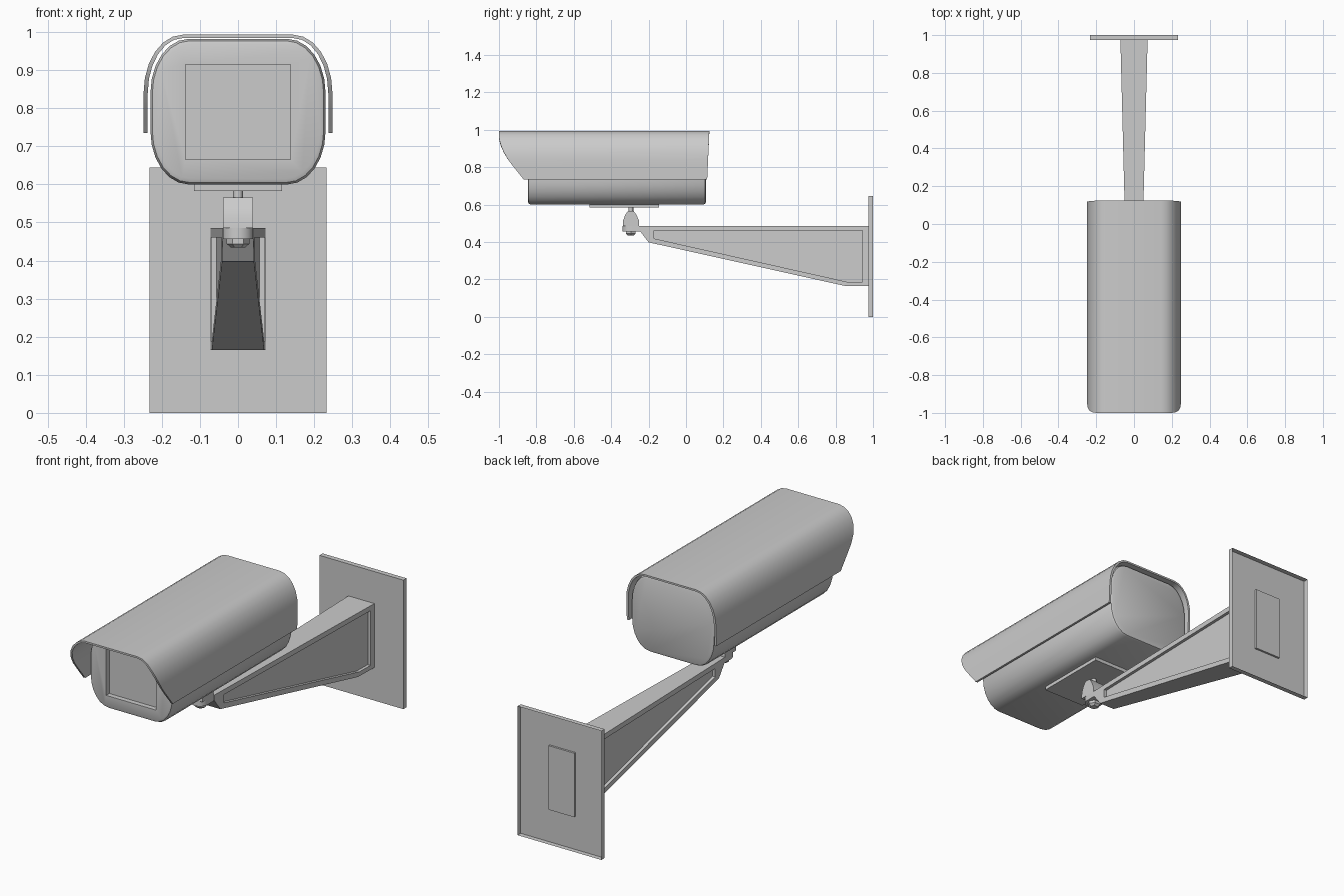
import bpy, bmesh, math

if "Cube" in bpy.data.objects:
    bpy.data.objects.remove(bpy.data.objects["Cube"])


def finish(name, bm, smooth=None):
    bmesh.ops.recalc_face_normals(bm, faces=bm.faces[:])
    me = bpy.data.meshes.new(name)
    bm.to_mesh(me)
    bm.free()
    ob = bpy.data.objects.new(name, me)
    bpy.context.collection.objects.link(ob)
    if smooth:
        shade(ob, smooth)
    return ob


def activate(ob):
    bpy.ops.object.select_all(action='DESELECT')
    ob.select_set(True)
    bpy.context.view_layer.objects.active = ob


def shade(ob, angle):
    activate(ob)
    bpy.ops.object.shade_smooth_by_angle(angle=math.radians(angle))


def loft(name, rings, closed=False, smooth=None):
    """Skin equal-length closed rings; cap the ends or join last to first."""
    bm = bmesh.new()
    vs = [[bm.verts.new(p) for p in r] for r in rings]
    n = len(vs[0])
    pairs = list(zip(vs, vs[1:]))
    if closed:
        pairs.append((vs[-1], vs[0]))
    else:
        bm.faces.new(vs[0])
        bm.faces.new(vs[-1])
    for a, b in pairs:
        for i in range(n):
            j = (i + 1) % n
            bm.faces.new((a[i], a[j], b[j], b[i]))
    return finish(name, bm, smooth)


def box(name, x0, x1, y0, y1, z0, z1):
    return loft(name, [[(x0, y0, z), (x1, y0, z), (x1, y1, z), (x0, y1, z)] for z in (z0, z1)])


def prism(name, profile, xa, xb, smooth=None):
    """Extrude a (y, z) profile across x; xa and xb give x as a function of y."""
    return loft(name, [[(f(y), y, z) for y, z in profile] for f in (xa, xb)], smooth=smooth)


def cut(ob, cutter):
    m = ob.modifiers.new("cut", 'BOOLEAN')
    m.operation, m.object, m.solver = 'DIFFERENCE', cutter, 'EXACT'
    activate(ob)
    bpy.ops.object.modifier_apply(modifier=m.name)
    bpy.data.objects.remove(cutter)


def corner(cx, cz, a, b, t0, t1, n=6):
    return [(cx + a * math.cos(math.radians(t0 + (t1 - t0) * i / n)),
             cz + b * math.sin(math.radians(t0 + (t1 - t0) * i / n))) for i in range(n + 1)]


def interp(table, z):
    for (z0, y0), (z1, y1) in zip(table, table[1:]):
        if z <= z1:
            return y0 + (y1 - y0) * (z - z0) / (z1 - z0)
    return table[-1][1]


# camera housing with rounded section and softened ends
half = corner(0.13, 0.74, 0.10, 0.14, -90, 0) + corner(0.13, 0.84, 0.10, 0.142, 0, 90)
section = half + [(-x, z) for x, z in reversed(half)]


def body_ring(y, d):
    return [(x * (1 - d / 0.23), y, 0.791 + (z - 0.791) * (1 - d / 0.19)) for x, z in section]


housing = loft("camera_housing", [body_ring(-0.845, 0.014), body_ring(-0.841, 0.005),
                                  body_ring(-0.83, 0), body_ring(0.093, 0),
                                  body_ring(0.102, 0.004), body_ring(0.106, 0.012)])
cut(housing, box("window_cutter", -0.138, 0.138, -0.9, -0.82, 0.665, 0.915))
shade(housing, 35)

# sun hood: thin arched sheet with a swept front edge
front_edge = [(0.73, -0.865), (0.74, -0.872), (0.83, -0.945), (0.87, -0.97), (0.93, -0.995), (0.96, -1.0), (1.0, -1.0)]
back_edge = [(0.73, 0.113), (1.0, 0.125)]


def arch(t):
    h = [(0.248 - t, 0.735)] + corner(0.145, 0.84, 0.103 - t, 0.153 - t * 0.8, 0, 90)
    return h + [(-x, z) for x, z in reversed(h)]


rings = []
for (xo, zo), (xi, zi) in zip(arch(0), arch(0.011)):
    f, b = interp(front_edge, zo), interp(back_edge, zo)
    rings.append([(xo, f, zo), (xo, b, zo), (xi, b, zi), (xi, f, zi)])
# the straight sides need extra rows so the front edge can curve
rows = []
for k, z in enumerate((0.735, 0.77, 0.80)):
    f, b = interp(front_edge, z), interp(back_edge, z)
    rows.append([(0.248, f, z), (0.248, b, z), (0.237, b, z), (0.237, f, z)])
mirrored = [[(-x, y, z) for x, y, z in r] for r in reversed(rows)]
loft("sun_hood", rows + rings[1:-1] + mirrored, smooth=35)

# mounting pad, swivel pin, pivot block and bolt
box("mounting_pad", -0.115, 0.115, -0.515, -0.145, 0.583, 0.606)


def cylinder(name, stack, n, y=-0.295):
    return loft(name, [[(r * math.cos(2 * math.pi * i / n), y + r * math.sin(2 * math.pi * i / n), z)
                        for i in range(n)] for r, z in stack], smooth=35)


cylinder("swivel_pin", [(0.013, 0.55), (0.013, 0.59)], 16)
dome = [(-0.338, 0.485), (-0.336, 0.515), (-0.325, 0.545), (-0.31, 0.566),
        (-0.28, 0.566), (-0.265, 0.545), (-0.252, 0.515), (-0.25, 0.485)]
prism("pivot_block", dome, lambda y: -0.04, lambda y: 0.04, smooth=35)
cylinder("pivot_bolt", [(0.018, 0.434), (0.03, 0.444), (0.03, 0.46)], 6)

# rounded tongue at the arm tip
tongue = [(-0.04, -0.2), (0.04, -0.2)] + [(0.04 * math.cos(a), -0.3 - 0.04 * math.sin(a))
                                          for a in [math.pi * i / 12 for i in range(13)]]
tongue = tongue[:1] + tongue[1:]
loft("arm_tongue", [[(x, y, z) for x, y in tongue] for z in (0.457, 0.485)], smooth=35)


# tapered wall arm with a recessed panel on each side
def arm_w(y):
    return 0.042 + (y + 0.2) * 0.0255


arm = prism("wall_arm", [(-0.245, 0.4851), (-0.245, 0.457), (-0.2, 0.398), (0.85, 0.165),
                         (0.985, 0.165), (0.985, 0.4851)], lambda y: -arm_w(y), arm_w)
panel = [(-0.17, 0.46), (-0.17, 0.418), (0.86, 0.187), (0.945, 0.187), (0.945, 0.46)]
for s in (-1, 1):
    cut(arm, prism("panel_cutter", panel, lambda y: s * (arm_w(y) - 0.015), lambda y: s * 0.2))

# wall plate: shallow tray open at the back
plate = box("wall_plate", -0.232, 0.232, 0.975, 1.0, 0, 0.645)
bm = bmesh.new()
bm.from_mesh(plate.data)
bmesh.ops.delete(bm, geom=[f for f in bm.faces if f.normal.y > 0.9], context='FACES_ONLY')
bm.to_mesh(plate.data)
bm.free()
